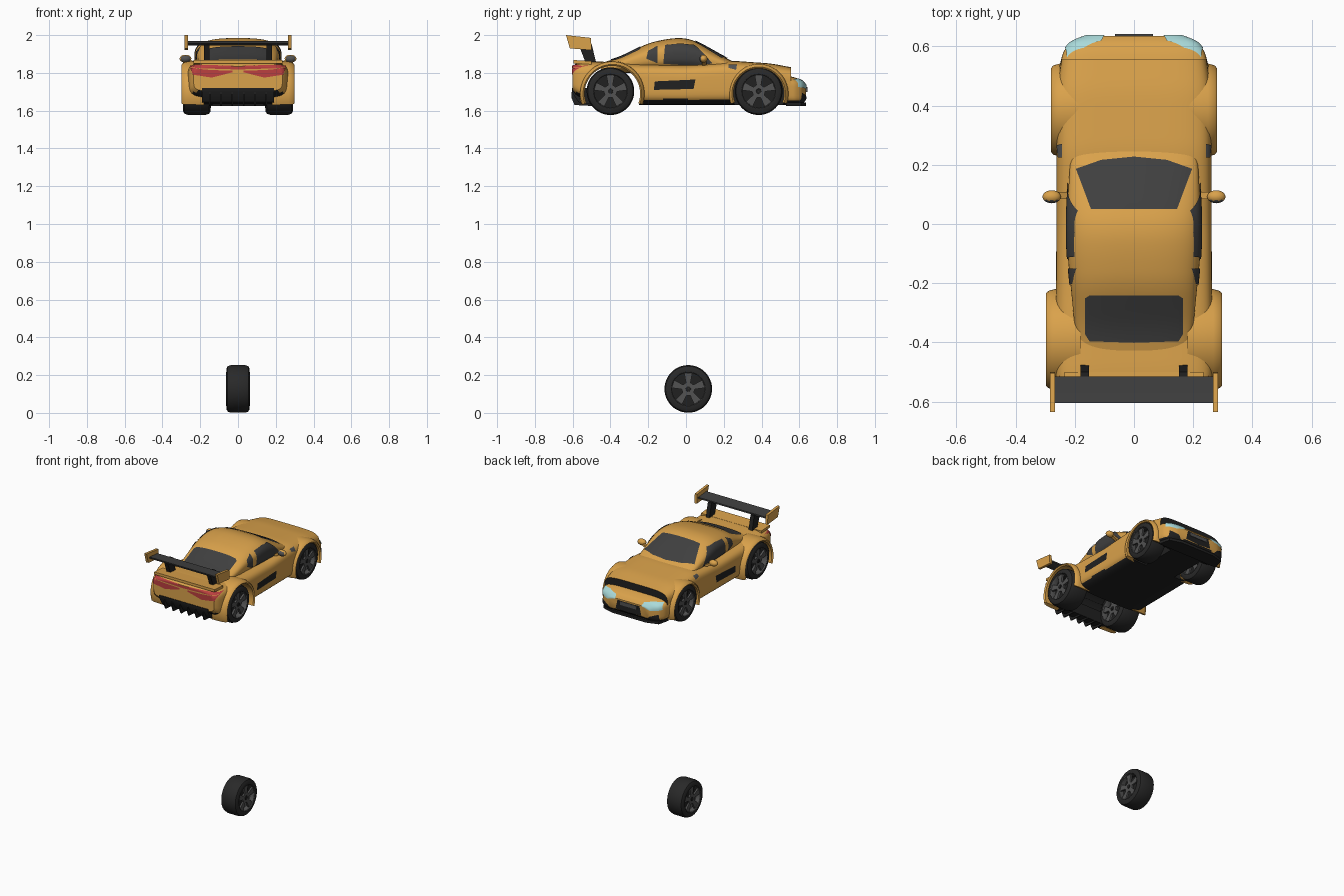
import bpy, bmesh, math
from mathutils import Vector
from mathutils.bvhtree import BVHTree

if "Cube" in bpy.data.objects:
    bpy.data.objects.remove(bpy.data.objects["Cube"])
made = []


def material(name, *rgb):
    m = bpy.data.materials.new(name)
    m.use_nodes = True
    m.diffuse_color = (*rgb, 1)
    m.node_tree.nodes["Principled BSDF"].inputs["Base Color"].default_value = (*rgb, 1)
    return m


YELLOW = material("amber paint", .70, .36, .07)
BLACK = material("black trim", .015, .015, .015)
RUBBER = material("tyre rubber", .022, .022, .022)
GLASS = material("dark glass", .05, .05, .05)
METAL = material("grey metal", .085, .085, .085)
RED = material("tail red", .50, .05, .05)
CYAN = material("headlamp", .40, .70, .70)


def finish(name, bm, *mats, recalc=True):
    if recalc:
        bmesh.ops.recalc_face_normals(bm, faces=bm.faces)
    mesh = bpy.data.meshes.new(name)
    bm.to_mesh(mesh)
    bm.free()
    for m in mats:
        mesh.materials.append(m)
    ob = bpy.data.objects.new(name, mesh)
    bpy.context.collection.objects.link(ob)
    made.append(ob)
    return ob


def bridge(bm, rings, cap=True, closed=False):
    n = len(rings[0])
    pairs = list(zip(rings, rings[1:])) + ([(rings[-1], rings[0])] if closed else [])
    for a, b in pairs:
        for i in range(n):
            bm.faces.new((a[i], a[(i + 1) % n], b[(i + 1) % n], b[i]))
    if cap and not closed:
        bm.faces.new(rings[0])
        bm.faces.new(rings[-1])


def sample(table, y):
    for a, b in zip(table, table[1:]):
        if y <= b[0]:
            break
    t = min(1, max(0, (y - a[0]) / (b[0] - a[0])))
    return [p + (q - p) * t for p, q in zip(a, b)]


def loft(name, table, power, soft, steps, dark):
    # rounded-box sections along y; table rows: y, half width, bottom, top
    bm, rings = bmesh.new(), []
    y0, y1 = table[0][0], table[-1][0]
    spow = lambda v: math.copysign(abs(v) ** (2 / power), v)
    for i in range(steps + 1):
        y = y0 + (y1 - y0) * i / steps
        r = min(soft, y - y0, y1 - y)
        near = [sample(table, y + r * k / 3) for k in range(-3, 4)]
        _, w, lo, hi = [sum(c) / 7 for c in zip(*near)]
        ring = []
        for k in range(56):
            a = math.tau * (k + .5) / 56
            ring.append(bm.verts.new((w * spow(math.cos(a)), y,
                                      (lo + hi) / 2 + (hi - lo) / 2 * spow(math.sin(a)))))
        rings.append(ring)
    bridge(bm, rings)
    bmesh.ops.recalc_face_normals(bm, faces=bm.faces)
    for f in bm.faces:
        f.material_index = int(dark(f))
    return finish(name, bm, YELLOW, BLACK)


def lathe(name, profile, centre, mat, start=0, end=360, steps=48):
    # closed (x, radius) profile turned about the x axis
    bm, rings = bmesh.new(), []
    full = end - start == 360
    for i in range(steps if full else steps + 1):
        a = math.radians(start + (end - start) * i / steps)
        rings.append([bm.verts.new(Vector(centre) + Vector((x, r * math.cos(a), r * math.sin(a))))
                      for x, r in profile])
    bridge(bm, rings, closed=full)
    return finish(name, bm, mat)


def prism(name, points, lo, hi, mat, axis=0):
    # polygon extruded along an axis
    bm = bmesh.new()

    def place(p, d):
        c = list(p)
        c.insert(axis, d)
        return bm.verts.new(c)
    bridge(bm, [[place(p, d) for p in points] for d in (lo, hi)])
    return finish(name, bm, mat)


def box(name, x, y, z, mat):
    return prism(name, [(y[0], z[0]), (y[1], z[0]), (y[1], z[1]), (y[0], z[1])], x[0], x[1], mat)


def patch(name, low, high, axis, side, mat, tree, flip=1, lift=.004):
    # thin panel between two edge lines, laid onto a surface along an axis
    bm, rows = bmesh.new(), []
    cols, lines = 24, 10

    def along(line, t):
        k = min(int(t * (len(line) - 1)), len(line) - 2)
        return Vector(line[k]).lerp(Vector(line[k + 1]), t * (len(line) - 1) - k)
    ray = Vector((0, 0, 0))
    ray[axis] = -side
    for j in range(lines + 1):
        row = []
        for i in range(cols + 1):
            p = list(along(low, i / cols).lerp(along(high, i / cols), j / lines))
            if axis:
                p[0] *= flip
            p.insert(axis, side * (3 if axis == 2 else .7))
            hit = tree.ray_cast(Vector(p), ray)
            if hit[0] is None:
                p[axis] = side * .6
                hit = tree.find_nearest(Vector(p))
            row.append(bm.verts.new(hit[0] + hit[1] * lift))
        rows.append(row)
    for a, b in zip(rows, rows[1:]):
        for i in range(cols):
            bm.faces.new((a[i], a[i + 1], b[i + 1], b[i]))
    bm.normal_update()
    if sum(f.normal.dot(ray) for f in bm.faces) > 0:
        bmesh.ops.reverse_faces(bm, faces=bm.faces)
    return finish(name, bm, mat, recalc=False)


def surface(ob):
    return BVHTree.FromPolygons([v.co for v in ob.data.vertices],
                                [p.vertices for p in ob.data.polygons])


# Body shells
under = lambda f: f.normal.z < -.6
body = loft("body", [(-.60, .235, 1.70, 1.835), (-.575, .258, 1.67, 1.858), (-.5, .268, 1.64, 1.862),
                     (-.24, .264, 1.63, 1.85), (0, .262, 1.63, 1.845), (.25, .262, 1.63, 1.864),
                     (.45, .262, 1.63, 1.85), (.555, .245, 1.63, 1.83)], 5, .03, 70,
            lambda f: under(f) or f.normal.y > .9)
nose = loft("nose", [(.52, .255, 1.63, 1.79), (.58, .24, 1.63, 1.775), (.615, .215, 1.635, 1.76),
                     (.635, .16, 1.66, 1.735)], 5, .01, 16, under)
cabin = loft("cabin", [(-.45, .18, 1.80, 1.852), (-.35, .20, 1.80, 1.882), (-.2, .215, 1.80, 1.958),
                       (-.1, .225, 1.80, 1.98), (-.02, .227, 1.80, 1.987), (.05, .226, 1.80, 1.97),
                       (.225, .215, 1.80, 1.872), (.27, .20, 1.80, 1.85)], 2.8, .035, 40, lambda f: False)
skin, roof, front = surface(body), surface(cabin), surface(nose)

# Wheel arches cut into the body
AXLES = {"rear": (-.39, .153, -.5), "front": (.385, .14, .12)}
for end, (y, r, inner) in AXLES.items():
    for s in (-1, 1):
        if end == "rear" and s < 0:
            continue
        cut = lathe("arch_cutter", [(s * inner, .001), (s * inner, r), (s * .5, r), (s * .5, .001)],
                    (0, y, 1.69), BLACK)
        cut.hide_render = True
        for shell in (body, nose):
            if shell is nose and end == "rear":
                continue
            mod = shell.modifiers.new("arch", "BOOLEAN")
            mod.operation, mod.object, mod.solver = "DIFFERENCE", cut, "EXACT"
            mod.material_mode = "TRANSFER"
            bpy.context.view_layer.objects.active = shell
            bpy.ops.object.modifier_apply(modifier=mod.name)
        made.remove(cut)
        bpy.data.objects.remove(cut)


def wheel(name, centre, half):
    c = Vector(centre)
    side = [(half, .088), (half, .106), (half * .88, .120), (half * .6, .126)]
    lathe(name + "_tyre", side + [(-x, r) for x, r in reversed(side)], c, RUBBER)
    lathe(name + "_brake_disc", [(-.01, .002), (-.01, .09), (.01, .09), (.01, .002)], c, BLACK)
    star = []
    for k in range(5):
        a = math.tau * k / 5 + math.pi / 2
        for da, r in ((-.25, .088), (.25, .088), (.36, .035), (.9, .035)):
            star.append((c.y + r * math.cos(a + da), c.z + r * math.sin(a + da)))
    for s in (-1, 1):
        tag = "_left" if s > 0 else "_right"
        rim = [(half * .5, .086), (half * .94, .086), (half * 1.02, .090), (half * .5, .092)]
        lathe(name + "_rim" + tag, [(s * x, r) for x, r in rim], c, METAL)
        prism(name + "_spokes" + tag, star, c.x + s * half * .68, c.x + s * half * .88, METAL)
        lathe(name + "_hub" + tag, [(s * half * .6, .001), (s * half * .6, .016),
                                    (s * half * .95, .013), (s * half * .95, .001)], c, BLACK, steps=16)


wheel("loose_wheel", (0, .012, .127), .062)

# Everything mirrored left and right
for s, tag in ((1, "_left"), (-1, "_right")):
    wheel("rear_wheel" + tag, (s * .218, -.40, 1.703), .073)
    wheel("front_wheel" + tag, (s * .212, .385, 1.703), .062)
    for end, (y, r, _) in AXLES.items():
        w = .298 if end == "rear" else .28
        lip = [(.18, r - .006), (w - .008, r - .006), (w, r + .002), (w - .008, r + .011),
               (w - .03, r + .017), (.18, r + .02)]
        lathe(end + "_fender" + tag, [(s * x, q) for x, q in lip], (0, y, 1.69), YELLOW, -20, 200)

    # Side glass, door panel and vents
    patch("door_window" + tag, [(-.12, 1.85), (-.03, 1.845), (.06, 1.845), (.14, 1.85)],
          [(-.11, 1.945), (-.03, 1.953), (.045, 1.945), (.10, 1.895)], 0, s, GLASS, roof)
    patch("quarter_window" + tag, [(-.21, 1.875), (-.15, 1.852)], [(-.20, 1.915), (-.15, 1.94)],
          0, s, GLASS, roof)
    patch("door_panel" + tag, [(-.17, 1.71), (.04, 1.715)], [(-.165, 1.755), (.05, 1.765)],
          0, s, BLACK, skin)
    patch("fender_vent" + tag, [(.225, 1.825), (.265, 1.815)], [(.225, 1.84), (.27, 1.84)],
          0, s, METAL, skin)

    # Lamps and bumper inlets
    patch("headlight" + tag, [(.10, 1.735), (.17, 1.715), (.232, 1.725)],
          [(.11, 1.755), (.17, 1.766), (.225, 1.765)], 1, 1, CYAN, front, s)
    patch("front_inlet" + tag, [(.13, 1.645), (.22, 1.645)], [(.16, 1.675), (.215, 1.695)],
          1, 1, BLACK, front, s)
    patch("tail_light" + tag, [(.03, 1.803), (.14, 1.775), (.235, 1.79)],
          [(.03, 1.812), (.14, 1.815), (.25, 1.825)], 1, -1, RED, skin, s)

    # Mirrors
    bm = bmesh.new()
    bmesh.ops.create_uvsphere(bm, u_segments=20, v_segments=12, radius=1)
    bmesh.ops.scale(bm, vec=(.031, .022, .021), verts=bm.verts)
    bmesh.ops.translate(bm, vec=(s * .278, .092, 1.875), verts=bm.verts)
    for f in bm.faces:
        f.material_index = int(f.calc_center_median().y < .08)
    finish("mirror" + tag, bm, YELLOW, METAL)
    prism("mirror_stalk" + tag, [(s * .21, 1.835), (s * .27, 1.86), (s * .265, 1.875), (s * .21, 1.85)],
          .085, .108, YELLOW, 1)

    # Rear wing supports and end plates
    prism("wing_strut" + tag, [(-.53, 1.85), (-.475, 1.85), (-.50, 1.955), (-.57, 1.955)],
          s * .152, s * .18, BLACK)
    prism("wing_end_plate" + tag, [(-.615, 1.93), (-.50, 1.92), (-.503, 1.985), (-.635, 2.0)],
          s * .266, s * .284, YELLOW)

# Wing blade
prism("wing_blade", [(-.605, 1.968), (-.60, 1.955), (-.55, 1.945), (-.515, 1.95), (-.515, 1.96),
                     (-.55, 1.962)], -.268, .268, GLASS)

# Front and rear glass
patch("windscreen", [(-.195, .185), (-.11, .215), (0, .226), (.11, .215), (.195, .185)],
      [(-.145, .05), (0, .05), (.145, .05)], 2, 1, GLASS, roof)
patch("rear_window", [(-.165, -.37), (-.15, -.395), (0, -.40), (.15, -.395), (.165, -.37)],
      [(-.165, -.25), (-.15, -.24), (0, -.24), (.15, -.24), (.165, -.25)], 2, 1, GLASS, roof)

# Nose grille, plate and splitter
patch("front_grille", [(-.10, 1.665), (0, 1.66), (.10, 1.665)],
      [(-.085, 1.73), (0, 1.725), (.085, 1.73)], 1, 1, BLACK, front)
box("front_plate", (-.065, .065), (.63, .642), (1.70, 1.725), METAL)
prism("splitter", [(-.235, .53), (.235, .53), (.215, .61), (.13, .635), (-.13, .635), (-.215, .61)],
      1.625, 1.643, BLACK, 2)

# Tail strip, deck lip and diffuser
patch("tail_strip", [(-.25, 1.826), (0, 1.818), (.25, 1.826)], [(-.25, 1.842), (0, 1.834), (.25, 1.842)],
      1, -1, RED, skin)
prism("deck_lip", [(-.595, 1.85), (-.50, 1.845), (-.50, 1.862), (-.595, 1.868)], -.235, .235, YELLOW)
prism("diffuser", [(-.604, 1.70), (-.57, 1.645), (-.50, 1.635), (-.50, 1.72), (-.604, 1.72)],
      -.19, .19, BLACK)
for i in range(6):
    x = -.15 + .06 * i
    prism("diffuser_fin", [(-.605, 1.665), (-.59, 1.63), (-.50, 1.625), (-.50, 1.70), (-.605, 1.70)],
          x - .004, x + .004, BLACK)

bpy.ops.object.select_all(action="DESELECT")
for ob in made:
    ob.select_set(True)
bpy.context.view_layer.objects.active = body
bpy.ops.object.shade_smooth_by_angle(angle=math.radians(35))
